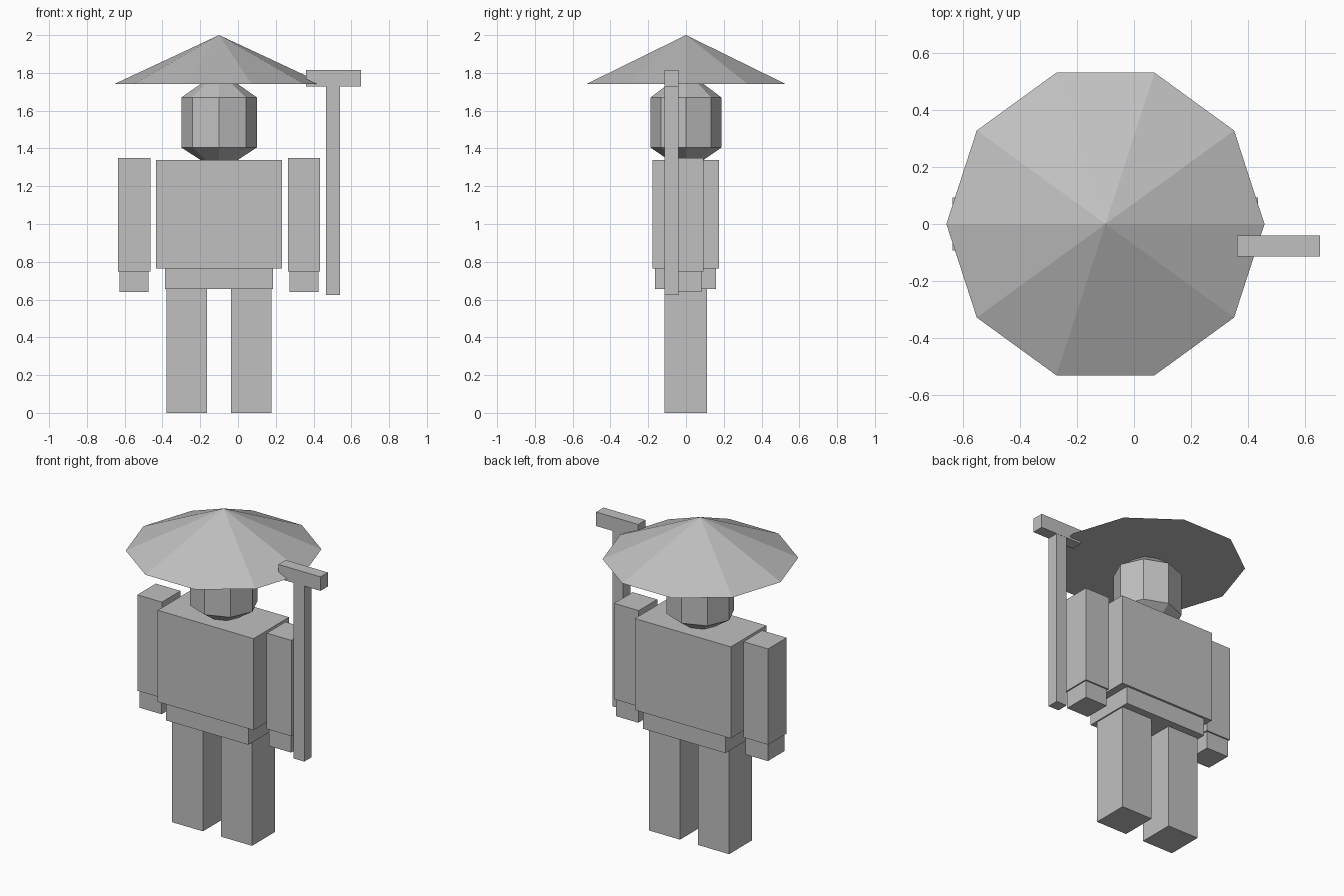
import bpy
import bmesh
from math import cos, sin, tau

cube = bpy.data.objects.get("Cube")
if cube:
    bpy.data.objects.remove(cube, do_unlink=True)

grey = bpy.data.materials.new("plain grey")
grey.use_nodes = True
colour = (0.53, 0.53, 0.53, 1)
grey.diffuse_color = colour
grey.node_tree.nodes["Principled BSDF"].inputs["Base Color"].default_value = colour

MID = -0.1  # the body's centre line


def finish(name, bm):
    bmesh.ops.recalc_face_normals(bm, faces=bm.faces)
    mesh = bpy.data.meshes.new(name)
    bm.to_mesh(mesh)
    bm.free()
    mesh.materials.append(grey)
    obj = bpy.data.objects.new(name, mesh)
    bpy.context.collection.objects.link(obj)


def box(name, x, y, z):
    """Box from (low, high) ranges."""
    bm = bmesh.new()
    bmesh.ops.create_cube(bm, size=1)
    for v in bm.verts:
        v.co = [lo + (c + 0.5) * (hi - lo) for c, (lo, hi) in zip(v.co, (x, y, z))]
    finish(name, bm)


def lathe(name, sides, profile, depth=1.0):
    """Closed faceted solid from (radius, height) rings around the centre line."""
    bm = bmesh.new()
    rings = []
    for r, z in profile:
        count = sides if r else 1
        rings.append([bm.verts.new((MID + r * cos(tau * i / sides),
                                    depth * r * sin(tau * i / sides), z))
                      for i in range(count)])
    for a, b in zip(rings, rings[1:]):
        for i in range(sides):
            j = (i + 1) % sides
            corners = [a[i], a[j]] + ([b[j], b[i]] if len(b) > 1 else [b[0]])
            bm.faces.new(corners)
    for ring in (rings[0], rings[-1]):
        if len(ring) > 1:
            bm.faces.new(ring)
    finish(name, bm)


# Torso and hips
box("torso", (MID - 0.333, MID + 0.333), (-0.178, 0.174), (0.765, 1.34))
box("hips", (MID - 0.286, MID + 0.286), (-0.163, 0.16), (0.655, 0.765))

# Limbs on both sides
for side, s in (("left", 1), ("right", -1)):
    def span(inner, outer):
        return sorted((MID + s * inner, MID + s * outer))
    box(side + "_leg", span(0.063, 0.278), (-0.115, 0.112), (0, 0.655))
    box(side + "_arm", span(0.364, 0.535), (-0.092, 0.092), (0.748, 1.35))
    box(side + "_hand", span(0.373, 0.527), (-0.083, 0.083), (0.64, 0.748))

# Head and wide conical hat
lathe("head", 8, [(0.1, 1.34), (0.2, 1.405), (0.2, 1.67), (0.1, 1.74)], depth=0.94)
lathe("hat", 10, [(0.557, 1.74), (0, 2.0)])

# Staff with a crossbar
box("staff_pole", (0.466, 0.54), (-0.113, -0.041), (0.625, 1.727))
box("staff_crossbar", (0.36, 0.652), (-0.113, -0.04), (1.727, 1.815))
